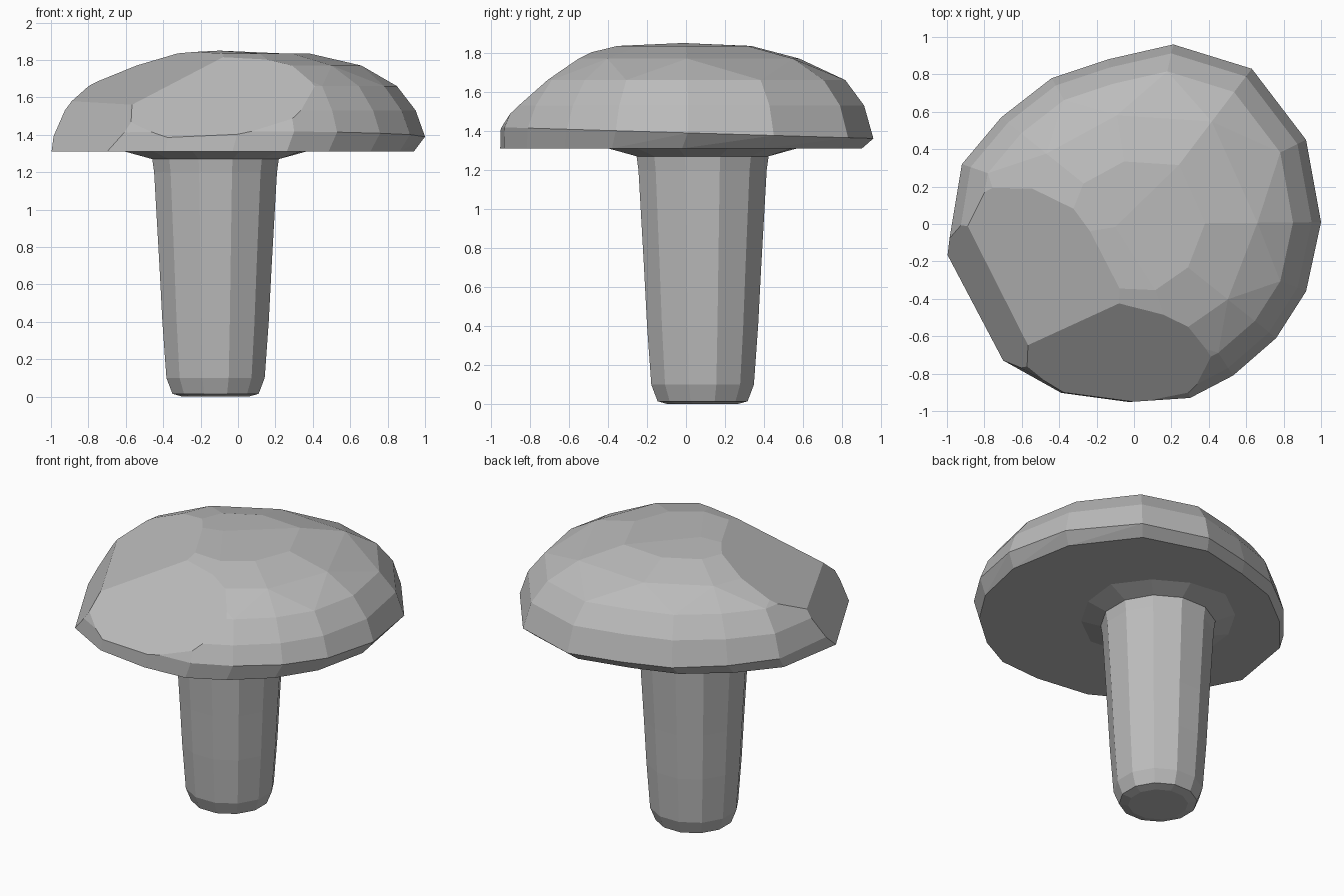
import bpy, bmesh
from math import cos, sin, tau
from mathutils import Vector

if "Cube" in bpy.data.objects:
    bpy.data.objects.remove(bpy.data.objects["Cube"], do_unlink=True)

grey = bpy.data.materials.new("plain_grey")
grey.use_nodes = True
grey.diffuse_color = (0.5, 0.5, 0.5, 1)
grey.node_tree.nodes["Principled BSDF"].inputs["Base Color"].default_value = grey.diffuse_color


def finish(bm, name):
    """Turn a bmesh into a flat shaded, grey object."""
    bmesh.ops.recalc_face_normals(bm, faces=bm.faces)
    mesh = bpy.data.meshes.new(name)
    bm.to_mesh(mesh)
    bm.free()
    mesh.materials.append(grey)
    obj = bpy.data.objects.new(name, mesh)
    bpy.context.collection.objects.link(obj)
    return obj


def slice_off(bm, a, b, c):
    """Cut away everything outside the plane through three points, and close the cut."""
    a, b, c = Vector(a), Vector(b), Vector(c)
    normal = (b - a).cross(c - a).normalized()
    if normal.dot(Vector((0, 0, 1.4)) - a) > 0:
        normal = -normal
    parts = bm.verts[:] + bm.edges[:] + bm.faces[:]
    cut = bmesh.ops.bisect_plane(bm, geom=parts, plane_co=a, plane_no=normal, clear_outer=True)
    edges = [e for e in cut["geom_cut"] if isinstance(e, bmesh.types.BMEdge)]
    bmesh.ops.contextual_create(bm, geom=edges)


# Cap: an uneven rim repeated in shrinking rings, wrapped in a hull
rim = [(-1, -.16), (-.71, -.71), (-.37, -.9), (0, -.95), (.3, -.93), (.53, -.81),
       (.76, -.61), (.92, -.36), (1, .01), (.92, .45), (.63, .83), (.21, .96),
       (-.14, .88), (-.44, .78), (-.71, .57), (-.92, .32)]
# height, scale, shift, tilt, step along the rim
rings = [(1.31, .97, -.03, 0, 1), (1.39, 1, 0, -.03, 1), (1.53, .95, 0, 0, 1),
         (1.66, .85, 0, 0, 1), (1.77, .66, 0, 0, 2), (1.835, .38, 0, 0, 2), (1.85, .1, 0, 0, 4)]
bm = bmesh.new()
for height, scale, shift, tilt, step in rings:
    for x, y in rim[::step]:
        bm.verts.new((x * scale + shift, y * scale + shift, height + tilt * y))
hull = bmesh.ops.convex_hull(bm, input=bm.verts[:])
loose = [v for v in hull["geom_interior"] if isinstance(v, bmesh.types.BMVert)]
bmesh.ops.delete(bm, geom=loose, context="VERTS")
bmesh.ops.dissolve_limit(bm, angle_limit=.06, verts=bm.verts, edges=bm.edges)

# Broad chipped facets on the front and right of the cap
front_edge = (-.07, -.42, 1.82)
corner = (-.64, -.47, 1.59)
slice_off(bm, (-.45, -.77, 1.48), (.36, -.65, 1.7), front_edge)
slice_off(bm, (-.86, -.06, 1.58), (-.5, .24, 1.8), front_edge)
slice_off(bm, (-1, -.16, 1.31), (-.71, -.71, 1.31), corner)
finish(bm, "cap")

# Stem: a tapered faceted column that flares under the cap
SIDES = 12
profile = [(0, .18), (.015, .235), (.1, .268), (.4, .29), (.7, .306), (1.2, .335),
           (1.27, .345), (1.312, .47)]
bm = bmesh.new()
levels = []
for height, radius in profile:
    level = []
    for i in range(SIDES):
        angle = tau * (i + .5) / SIDES
        # ragged edge where the flare meets the cap
        r = radius * (1.08 if height > 1.3 and i % 3 == 0 else 1.015)
        level.append(bm.verts.new((r * cos(angle) - .12, r * sin(angle) + .085, height)))
    levels.append(level)
for low, high in zip(levels, levels[1:]):
    for i in range(SIDES):
        j = (i + 1) % SIDES
        bm.faces.new((low[i], low[j], high[j], high[i]))
bm.faces.new(levels[0])
bm.faces.new(levels[-1])
finish(bm, "stem")
